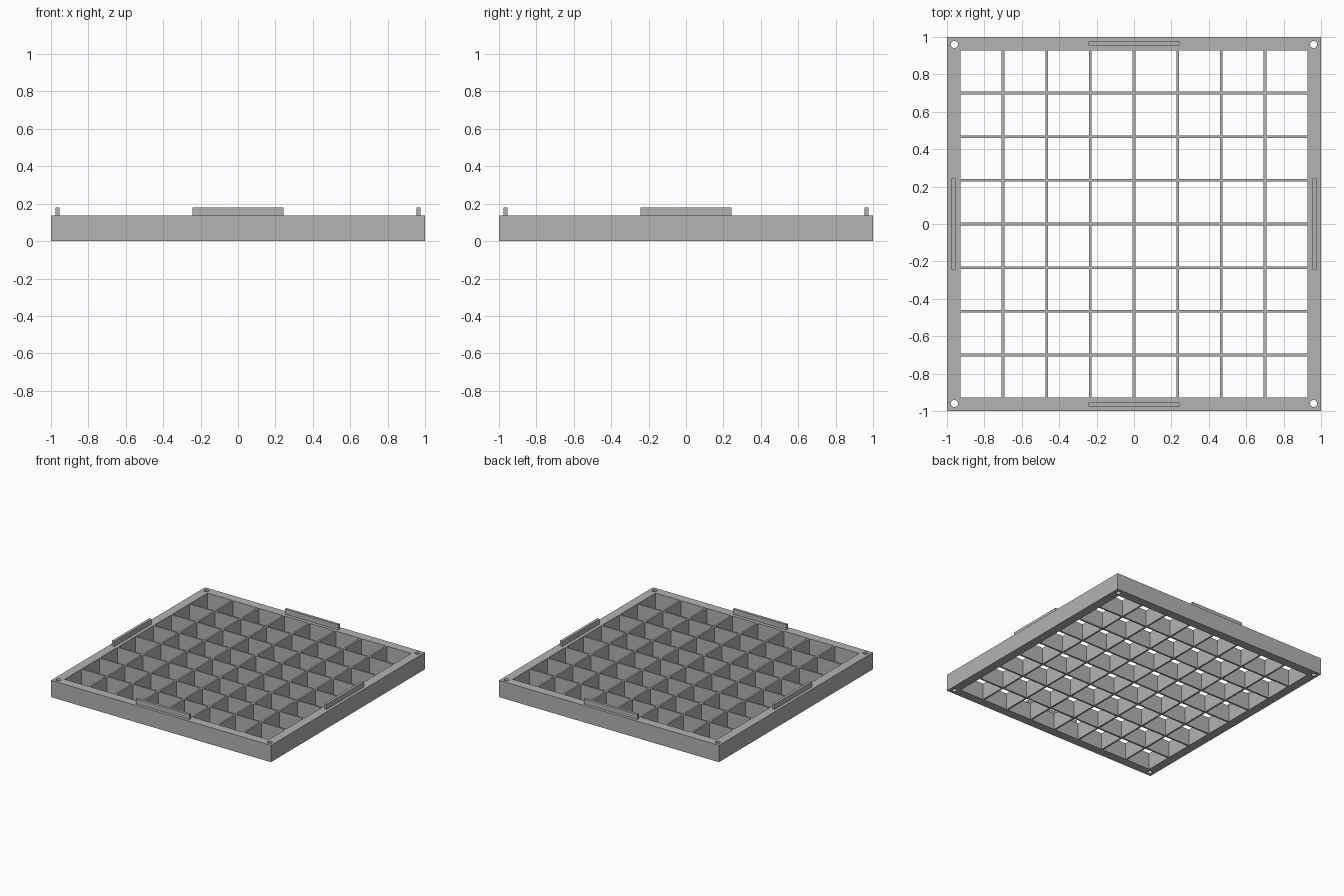
import bpy, bmesh, math
from mathutils import Vector

if "Cube" in bpy.data.objects:
    bpy.data.objects.remove(bpy.data.objects["Cube"])

HEIGHT = 0.138
CELLS = 8
PITCH = 0.2335
WALL = 0.014

grey = bpy.data.materials.new("plain grey")
grey.use_nodes = True
grey.diffuse_color = (0.45, 0.45, 0.45, 1)
grey.node_tree.nodes["Principled BSDF"].inputs["Base Color"].default_value = grey.diffuse_color


def finish(bm, name):
    bmesh.ops.recalc_face_normals(bm, faces=bm.faces)
    mesh = bpy.data.meshes.new(name)
    bm.to_mesh(mesh)
    bm.free()
    mesh.materials.append(grey)
    obj = bpy.data.objects.new(name, mesh)
    bpy.context.collection.objects.link(obj)
    return obj


def outline(bm, cx, cy, radius, sides):
    """Closed flat loop of edges; four sides give an upright square."""
    turn = math.pi / sides
    verts = [bm.verts.new((cx + radius * math.cos(turn * (2 * i + 1)),
                           cy + radius * math.sin(turn * (2 * i + 1)), 0))
             for i in range(sides)]
    return [bm.edges.new((verts[i - 1], verts[i])) for i in range(sides)]


# Tray: square slab pierced by the grid of cells and four corner holes
bm = bmesh.new()
edges = outline(bm, 0, 0, math.sqrt(2), 4)
centres = [(i - (CELLS - 1) / 2) * PITCH for i in range(CELLS)]
for x in centres:
    for y in centres:
        edges += outline(bm, x, y, (PITCH - WALL) / math.sqrt(2), 4)
for x in (-0.96, 0.96):
    for y in (-0.96, 0.96):
        edges += outline(bm, x, y, 0.019, 24)
bmesh.ops.triangle_fill(bm, use_beauty=True, use_dissolve=False, edges=edges,
                        normal=Vector((0, 0, 1)))
top = bmesh.ops.extrude_face_region(bm, geom=bm.faces[:])["geom"]
bmesh.ops.translate(bm, verts=[v for v in top if isinstance(v, bmesh.types.BMVert)],
                    vec=(0, 0, HEIGHT))
finish(bm, "grid_tray")

# Raised locating ridge in the middle of each side
for i, name in enumerate(("front", "left", "back", "right")):
    bm = bmesh.new()
    bmesh.ops.create_cube(bm, size=1)
    bmesh.ops.scale(bm, verts=bm.verts, vec=(0.484, 0.022, 0.05))
    bmesh.ops.translate(bm, verts=bm.verts, vec=(0, -0.965, 0.155))
    ridge = finish(bm, name + "_ridge")
    ridge.rotation_euler.z = i * math.pi / 2
